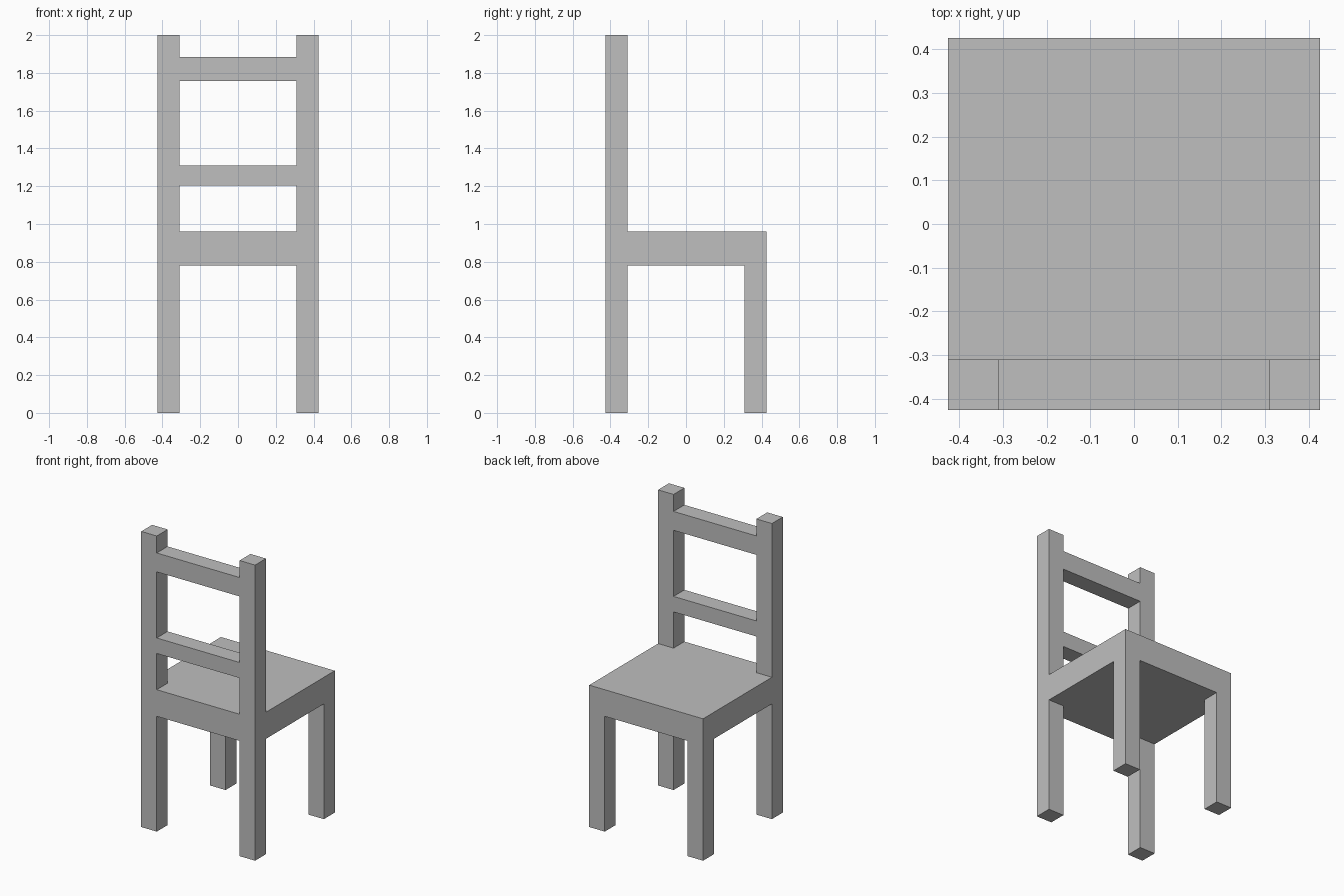
import bpy
import bmesh
from mathutils import Vector

cube = bpy.data.objects.get("Cube")
if cube:
    bpy.data.objects.remove(cube, do_unlink=True)

GREY = (0.52, 0.52, 0.52, 1)
mat = bpy.data.materials.new("plain grey")
mat.use_nodes = True
mat.diffuse_color = GREY
mat.node_tree.nodes["Principled BSDF"].inputs["Base Color"].default_value = GREY

HALF = 0.426      # half the footprint
INNER = 0.31      # inner side of legs and posts
SEAT_LOW, SEAT_TOP, TOP = 0.78, 0.96, 2.0


def box(name, low, high):
    """Flat-shaded box between two opposite corners."""
    low, high = Vector(low), Vector(high)
    bm = bmesh.new()
    bmesh.ops.create_cube(bm, size=1)
    bmesh.ops.scale(bm, vec=high - low, verts=bm.verts)
    mesh = bpy.data.meshes.new(name)
    bm.to_mesh(mesh)
    bm.free()
    mesh.materials.append(mat)
    obj = bpy.data.objects.new(name, mesh)
    obj.location = (low + high) / 2
    bpy.context.collection.objects.link(obj)


def upright(name, sx, sy, z0, z1):
    """Square post in the corner given by the signs sx and sy."""
    xs = sorted((sx * INNER, sx * HALF))
    ys = sorted((sy * INNER, sy * HALF))
    box(name, (xs[0], ys[0], z0), (xs[1], ys[1], z1))


# Seat block
box("seat", (-HALF, -HALF, SEAT_LOW), (HALF, HALF, SEAT_TOP))

# Legs, and the backrest posts that continue the pair at -y
for side, sx in (("left", 1), ("right", -1)):
    upright(f"{side}_leg", sx, 1, 0, SEAT_LOW)
    upright(f"{side}_backrest_leg", sx, -1, 0, SEAT_LOW)
    upright(f"{side}_backrest_post", sx, -1, SEAT_TOP, TOP)

# Backrest rails, flush with the posts
for name, z0, z1 in (("lower_rail", 1.205, 1.31), ("upper_rail", 1.757, 1.885)):
    box(name, (-INNER, -HALF, z0), (INNER, -INNER, z1))
